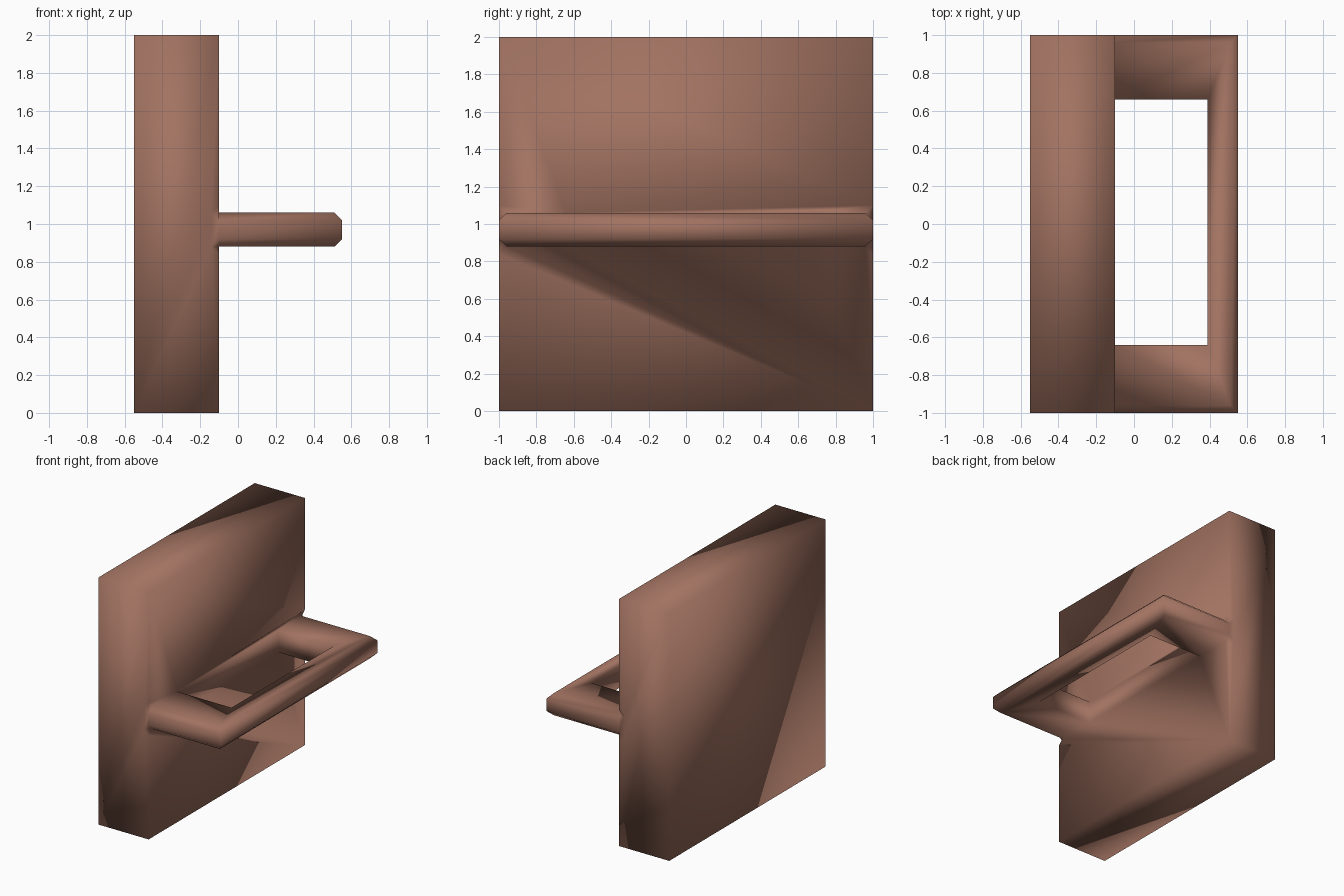
import bpy, bmesh, math
from itertools import product

if "Cube" in bpy.data.objects:
    bpy.data.objects.remove(bpy.data.objects["Cube"])

# Break lines of the block and its looped handle
X = [-0.55, -0.10, 0.39, 0.55]
Y = [-1.0, -0.64, 0.66, 1.0]
Z = [0.0, 0.88, 1.06, 2.0]


def solid(i, j, k):
    if min(i, j, k) < 0 or max(i, j, k) > 2:
        return False
    # slab, two arms, front bar
    return i == 0 or (k == 1 and (i == 2 or j != 1))


bm = bmesh.new()
verts = {}


def vert(key):
    if key not in verts:
        i, j, k = key
        verts[key] = bm.verts.new((X[i], Y[j], Z[k]))
    return verts[key]


# Outer skin: a face wherever a solid cell meets an empty one
for cell in product(range(3), repeat=3):
    if not solid(*cell):
        continue
    for axis, side in product(range(3), (0, 1)):
        near = list(cell)
        near[axis] += 1 if side else -1
        if solid(*near):
            continue
        u, v = (axis + 1) % 3, (axis + 2) % 3
        ring = []
        for du, dv in ((0, 0), (1, 0), (1, 1), (0, 1)):
            p = list(cell)
            p[axis] += side
            p[u] += du
            p[v] += dv
            ring.append(vert(tuple(p)))
        bm.faces.new(ring if side else ring[::-1])
bm.normal_update()

# Chamfer the outer rim of the handle, top and bottom
rim = []
for e in bm.edges:
    a, b = (v.co for v in e.verts)
    level = abs(a.z - b.z) < 1e-4 and min(abs(a.z - Z[1]), abs(a.z - Z[2])) < 1e-4
    tip = min(a.x, b.x) > 0.54
    flank = min(a.x, b.x) > -0.11 and abs(a.y + b.y) > 1.99
    if level and (tip or flank):
        rim.append(e)
bmesh.ops.bevel(bm, geom=rim, offset=0.04, offset_type='OFFSET', segments=1,
                profile=0.5, affect='EDGES', clamp_overlap=True)

# Merge coplanar faces and smooth everything
bmesh.ops.dissolve_limit(bm, angle_limit=math.radians(1), verts=bm.verts[:], edges=bm.edges[:])
bmesh.ops.recalc_face_normals(bm, faces=bm.faces[:])
for f in bm.faces:
    f.smooth = True

mesh = bpy.data.meshes.new("block_with_handle")
bm.to_mesh(mesh)
bm.free()
obj = bpy.data.objects.new("block_with_handle", mesh)
bpy.context.collection.objects.link(obj)

mat = bpy.data.materials.new("brown")
mat.diffuse_color = (0.36, 0.17, 0.12, 1)
mat.use_nodes = True
mat.node_tree.nodes["Principled BSDF"].inputs["Base Color"].default_value = mat.diffuse_color
mesh.materials.append(mat)
